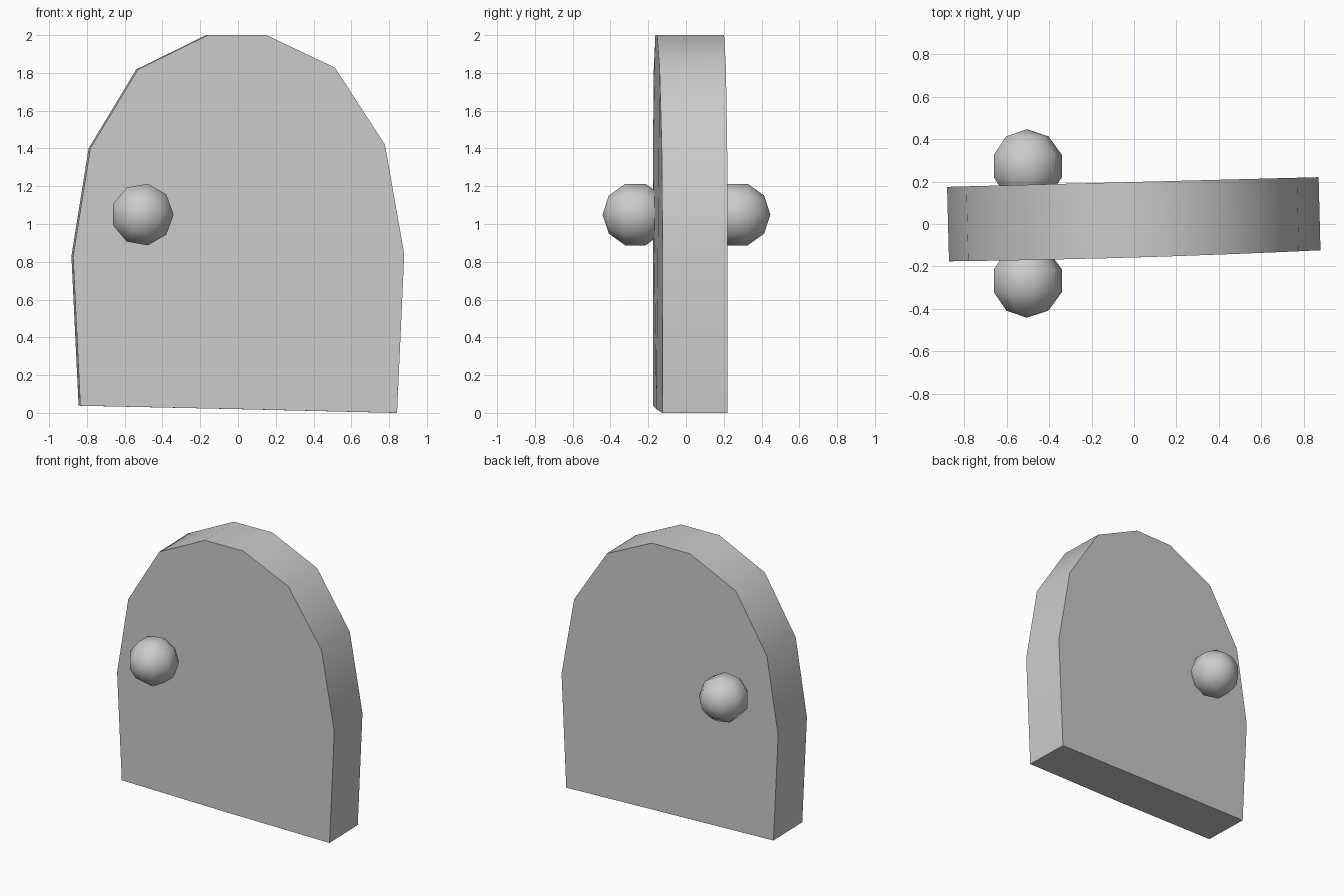
import bpy, bmesh, math
from mathutils import Vector

if "Cube" in bpy.data.objects:
    bpy.data.objects.remove(bpy.data.objects["Cube"])


def finish(bm, name, smooth_angle):
    bmesh.ops.recalc_face_normals(bm, faces=bm.faces[:])
    mesh = bpy.data.meshes.new(name)
    bm.to_mesh(mesh)
    bm.free()
    obj = bpy.data.objects.new(name, mesh)
    bpy.context.collection.objects.link(obj)
    bpy.ops.object.select_all(action='DESELECT')
    obj.select_set(True)
    bpy.context.view_layer.objects.active = obj
    bpy.ops.object.shade_smooth_by_angle(angle=math.radians(smooth_angle))
    return obj


# Door slab: wobbly arched outline, slightly turned and bowed towards the front
outline = [(-0.835, 0.038), (0, 0.02), (0.842, 0.0), (0.88, 0.84), (0.778, 1.42),
           (0.513, 1.828), (0.15, 2.0), (-0.16, 2.0), (-0.53, 1.818),
           (-0.782, 1.40), (-0.873, 0.83)]


def front_y(x):
    return -0.158 + 0.0297 * x + 0.0104 * x * x


def back_y(x):
    return 0.198 + 0.026 * x


bm = bmesh.new()
front = [bm.verts.new((x, front_y(x), z)) for x, z in outline]
back = [bm.verts.new((x - 0.009, back_y(x), z)) for x, z in outline]
bm.faces.new(front)
bm.faces.new(back[::-1])
n = len(outline)
for i in range(n):
    j = (i + 1) % n
    bm.faces.new((front[i], back[i], back[j], front[j]))
finish(bm, "door_slab", 35)


# Round knobs: nine-sided balls with poles along y, one on each side
def knob(name, y, radius=0.174, sides=9, bands=5):
    centre = Vector((-0.506, y, 1.05))
    bm = bmesh.new()
    verts = []
    for k in range(bands + 1):
        a = math.pi * k / bands
        verts.append(bm.verts.new(
            centre + Vector((radius * math.sin(a), radius * math.cos(a), 0))))
    edges = [bm.edges.new(pair) for pair in zip(verts, verts[1:])]
    bmesh.ops.spin(bm, geom=verts + edges, cent=centre, axis=(0, 1, 0),
                   angle=2 * math.pi, steps=sides)
    bmesh.ops.remove_doubles(bm, verts=bm.verts[:], dist=0.001)
    finish(bm, name, 60)


knob("front_knob", -0.268)
knob("back_knob", 0.273)
